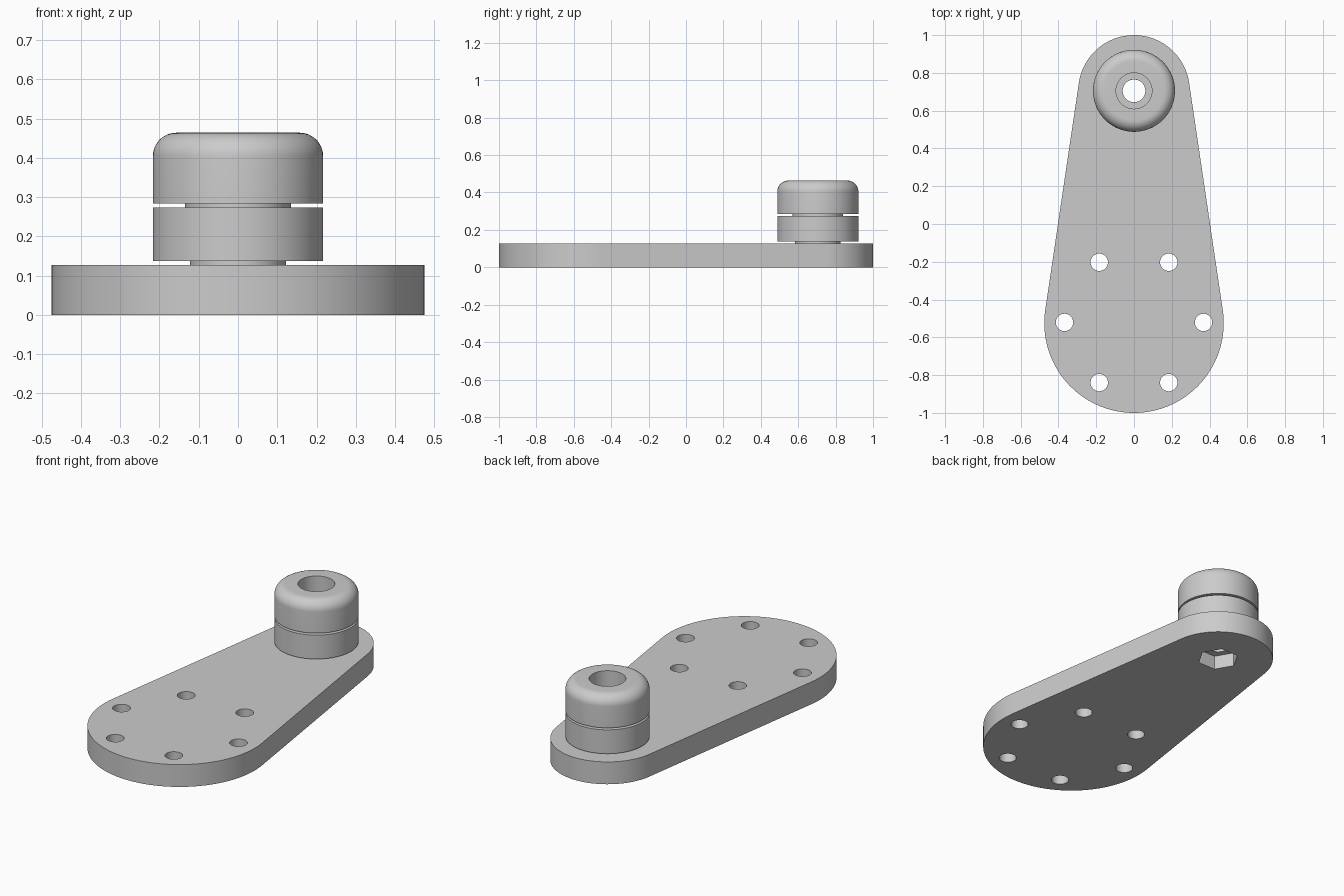
import bpy, bmesh, math

cube = bpy.data.objects.get("Cube")
if cube:
    bpy.data.objects.remove(cube, do_unlink=True)

grey = bpy.data.materials.new("plain_grey")
grey.use_nodes = True
colour = (0.6, 0.6, 0.6, 1)
grey.diffuse_color = colour
grey.node_tree.nodes["Principled BSDF"].inputs["Base Color"].default_value = colour

BIG_Y, BIG_R = -0.525, 0.475      # wide end of the plate
HUB_Y, HUB_R = 0.705, 0.295       # narrow end, under the rollers
THICK = 0.127
BORE = 0.06


def finish(name, bm):
    bmesh.ops.recalc_face_normals(bm, faces=bm.faces[:])
    mesh = bpy.data.meshes.new(name)
    bm.to_mesh(mesh)
    bm.free()
    mesh.materials.append(grey)
    obj = bpy.data.objects.new(name, mesh)
    bpy.context.collection.objects.link(obj)
    return obj


def arc(cx, cy, r, start, end, steps):
    return [(cx + r * math.cos(start + (end - start) * i / steps),
             cy + r * math.sin(start + (end - start) * i / steps))
            for i in range(steps + 1)]


def prism(name, outline, z0, z1):
    bm = bmesh.new()
    face = bm.faces.new([bm.verts.new((x, y, z0)) for x, y in outline])
    top = bmesh.ops.extrude_face_region(bm, geom=[face])["geom"]
    verts = [g for g in top if isinstance(g, bmesh.types.BMVert)]
    bmesh.ops.translate(bm, verts=verts, vec=(0, 0, z1 - z0))
    return finish(name, bm)


def round_cutter(x, y, r):
    return prism("cutter", arc(x, y, r, 0, math.tau, 48)[:-1], -0.1, THICK + 0.1)


def lathe(name, profile, steps=96):
    bm = bmesh.new()
    verts = [bm.verts.new((r, 0, z)) for r, z in profile]
    edges = [bm.edges.new((a, b)) for a, b in zip(verts, verts[1:] + verts[:1])]
    bmesh.ops.spin(bm, geom=verts + edges, cent=(0, 0, 0), axis=(0, 0, 1),
                   angle=math.tau, steps=steps)
    bmesh.ops.remove_doubles(bm, verts=bm.verts[:], dist=0.0001)
    obj = finish(name, bm)
    obj.location.y = HUB_Y
    return obj


def smooth(obj):
    bpy.ops.object.select_all(action="DESELECT")
    obj.select_set(True)
    bpy.context.view_layer.objects.active = obj
    bpy.ops.object.shade_smooth_by_angle(angle=math.radians(30))


# Tapered plate: two arcs joined by tangent sides
tilt = math.asin((BIG_R - HUB_R) / (HUB_Y - BIG_Y))
outline = (arc(0, HUB_Y, HUB_R, tilt, math.pi - tilt, 48)
           + arc(0, BIG_Y, BIG_R, math.pi - tilt, math.tau + tilt, 64))
plate = prism("base_plate", outline, 0, THICK)

# Ring of six bolt holes, the hub bore and the hexagonal nut pocket
cutters = [round_cutter(x, y, 0.046)
           for x, y in arc(0, BIG_Y + 0.004, 0.368, 0, math.tau, 6)[:-1]]
cutters.append(round_cutter(0, HUB_Y, BORE))
cutters.append(prism("nut_cutter", arc(0, HUB_Y, 0.11, 0, math.tau, 6)[:-1], -0.1, 0.08))
for cutter in cutters:
    cutter.hide_render = True
    mod = plate.modifiers.new("cut", "BOOLEAN")
    mod.operation = "DIFFERENCE"
    mod.solver = "EXACT"
    mod.object = cutter
bpy.context.view_layer.update()
cut_mesh = bpy.data.meshes.new_from_object(
    plate.evaluated_get(bpy.context.evaluated_depsgraph_get()))
plate.modifiers.clear()
plate.data = cut_mesh
for cutter in cutters:
    bpy.data.objects.remove(cutter, do_unlink=True)
smooth(plate)

# Lower roller standing on its narrow collar
ROLLER_R, GAP_R = 0.217, 0.135
smooth(lathe("lower_roller", [
    (BORE, THICK), (0.122, THICK), (0.122, 0.137), (ROLLER_R, 0.137),
    (ROLLER_R, 0.273), (GAP_R, 0.273), (GAP_R, 0.284), (BORE, 0.284)]))

# Upper roller with rounded rim and counterbored top
TOP, FILLET = 0.464, 0.06
rim = arc(ROLLER_R - FILLET, TOP - FILLET, FILLET, 0, math.pi / 2, 12)
smooth(lathe("upper_roller", [(BORE, 0.284), (ROLLER_R, 0.284)] + rim + [
    (0.095, TOP), (0.095, 0.335), (BORE, 0.335)]))
